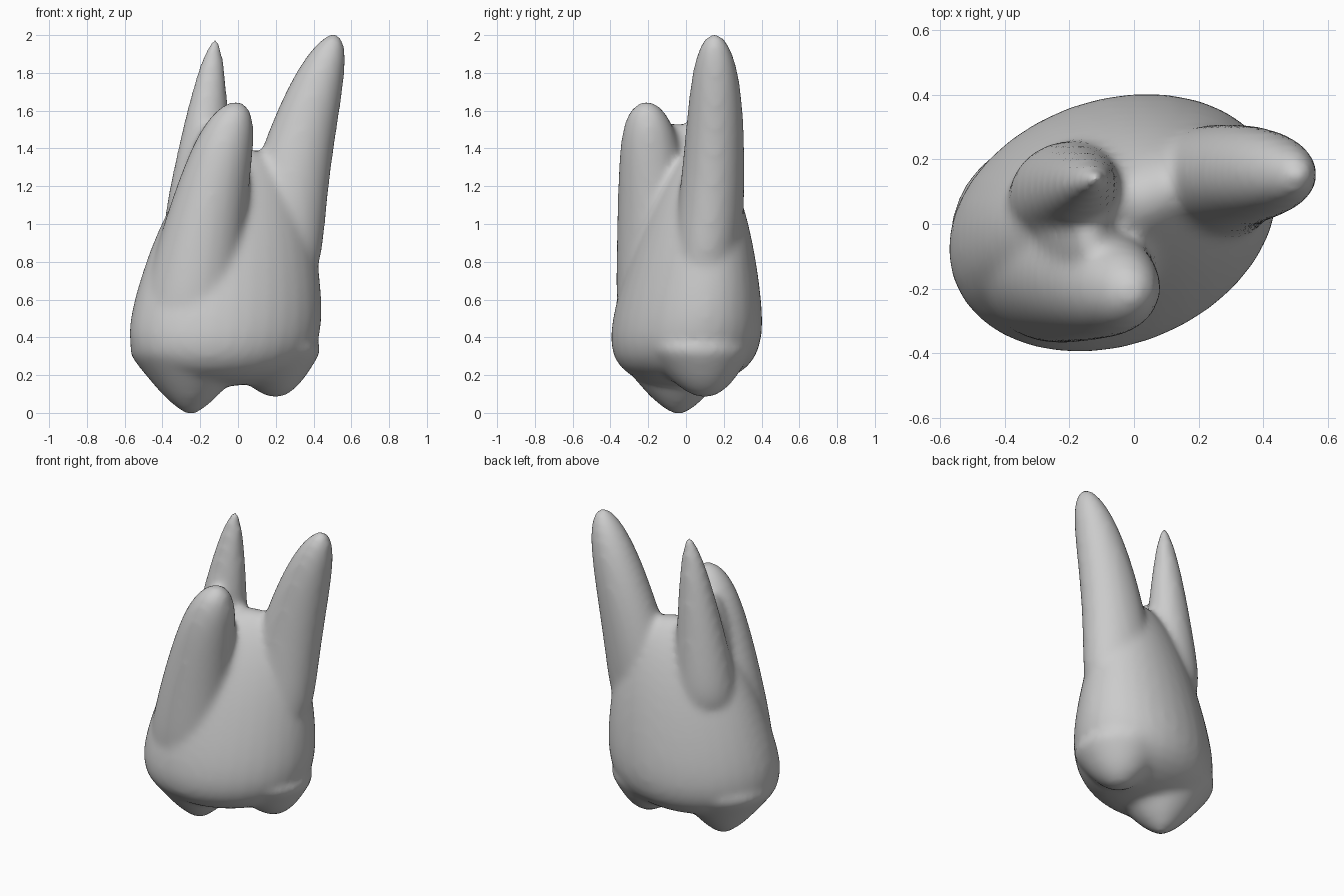
import bpy, bmesh, math
from mathutils import Vector, Matrix

if "Cube" in bpy.data.objects:
    bpy.data.objects.remove(bpy.data.objects["Cube"])

SIDES = 32
RINGS = 24
bm = bmesh.new()


def limb(start, end, start_radii, end_radii, bend=(0, 0, 0), turn=0, start_power=12, tip_power=8):
    """Closed tapering, bending limb of level ellipses with both ends rounded off."""
    start, end, bend = Vector(start), Vector(end), Vector(bend)
    start_radii, end_radii = Vector(start_radii), Vector(end_radii)
    spin = Matrix.Rotation(math.radians(turn), 3, "Z")
    loops = []
    for ring in range(RINGS):
        # Rings crowd together towards the rounded ends
        t = (1 - math.cos(math.pi * (ring + 0.5) / RINGS)) / 2
        rounding = math.sqrt((1 - (1 - t) ** start_power) * (1 - t ** tip_power))
        rx, ry = start_radii.lerp(end_radii, t) * rounding
        centre = start.lerp(end, t) + bend * 4 * t * (1 - t)
        angles = [math.tau * side / SIDES for side in range(SIDES)]
        loops.append([bm.verts.new(centre + spin @ Vector((rx * math.cos(a), ry * math.sin(a), 0)))
                      for a in angles])
    for low, high in zip(loops, loops[1:]):
        for i in range(SIDES):
            j = (i + 1) % SIDES
            bm.faces.new((low[i], low[j], high[j], high[i]))
    bm.faces.new(reversed(loops[0]))
    bm.faces.new(loops[-1])


# Crown and trunk
limb((-0.1, -0.02, 0.14), (0.03, 0.08, 1.4), (0.6, 0.46), (0.37, 0.2),
     turn=20, start_power=9, tip_power=5)

# Large and small biting cusps, pointing down
limb((-0.25, -0.05, 0.4), (-0.25, -0.04, -0.01), (0.4, 0.4), (0.07, 0.08))
limb((0.15, 0.06, 0.4), (0.2, 0.1, 0.08), (0.34, 0.34), (0.09, 0.1))

# Short broad front root
limb((-0.27, -0.1, 0.3), (-0.01, -0.21, 1.65), (0.3, 0.28), (0.14, 0.14),
     bend=(-0.04, 0, 0), tip_power=12)

# Long side root
limb((0.18, 0.08, 0.6), (0.51, 0.15, 2.01), (0.27, 0.2), (0.13, 0.13), bend=(-0.05, 0.03, 0))

# Thin back root
limb((-0.22, 0.08, 0.8), (-0.12, 0.14, 1.99), (0.22, 0.2), (0.06, 0.05), bend=(-0.01, 0, 0), turn=20)

# Web between the front and back roots
limb((-0.2, 0, 0.7), (-0.14, -0.05, 1.54), (0.22, 0.25), (0.08, 0.12))

bmesh.ops.recalc_face_normals(bm, faces=bm.faces)
mesh = bpy.data.meshes.new("tooth")
bm.to_mesh(mesh)
bm.free()
tooth = bpy.data.objects.new("tooth", mesh)
bpy.context.collection.objects.link(tooth)

# Fuse the parts into one soft skin
fuse = tooth.modifiers.new("fuse", "REMESH")
fuse.mode = "VOXEL"
fuse.voxel_size = 0.02
fuse.use_smooth_shade = True
soften = tooth.modifiers.new("soften", "SMOOTH")
soften.factor = 0.5
soften.iterations = 14

# Plain grey enamel
grey = bpy.data.materials.new("light grey")
grey.use_nodes = True
colour = (0.6, 0.6, 0.6, 1)
grey.diffuse_color = colour
grey.node_tree.nodes["Principled BSDF"].inputs["Base Color"].default_value = colour
mesh.materials.append(grey)
